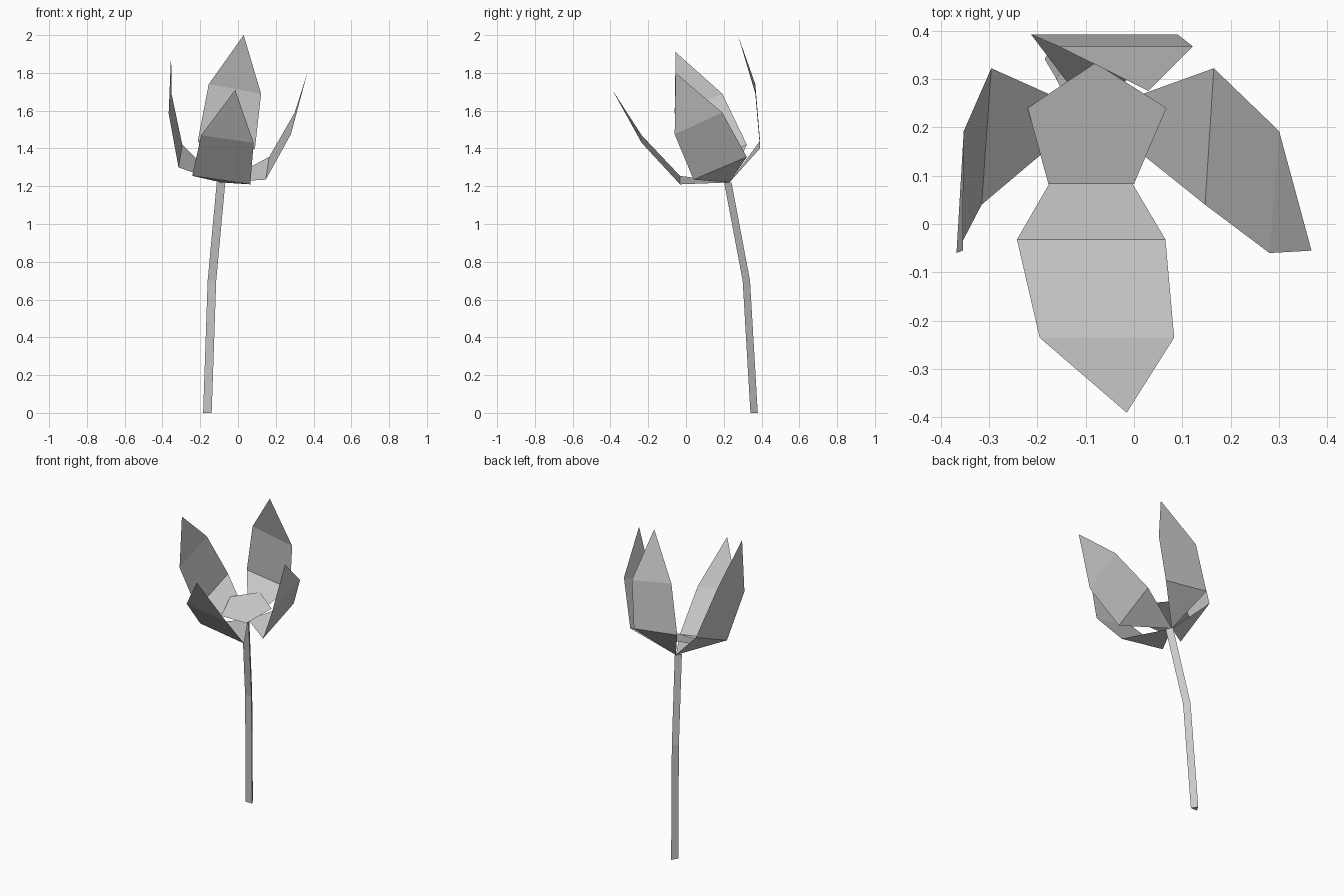
import bpy
import bmesh
from mathutils import Vector

# Remove the default object
default_cube = bpy.data.objects.get("Cube")
if default_cube:
    bpy.data.objects.remove(default_cube, do_unlink=True)

# Single pale grey material
grey = bpy.data.materials.new("pale_grey")
grey.use_nodes = True
colour = (0.6, 0.6, 0.6, 1)
grey.diffuse_color = colour
shader = next(n for n in grey.node_tree.nodes if n.type == 'BSDF_PRINCIPLED')
shader.inputs["Base Color"].default_value = colour


def finish(name, bm):
    """Turn a bmesh into a flat shaded grey object."""
    mesh = bpy.data.meshes.new(name)
    bm.to_mesh(mesh)
    bm.free()
    mesh.materials.append(grey)
    obj = bpy.data.objects.new(name, mesh)
    bpy.context.collection.objects.link(obj)
    return obj


def make_petal(name, base, lower, upper, tip):
    """A folded leaf: base point, two rows of two points, and a tip."""
    bm = bmesh.new()
    root, end = bm.verts.new(base), bm.verts.new(tip)
    low_a, low_b = [bm.verts.new(p) for p in lower]
    up_a, up_b = [bm.verts.new(p) for p in upper]
    bm.faces.new((root, low_a, low_b))
    bm.faces.new((low_b, low_a, up_a, up_b))
    bm.faces.new((up_b, up_a, end))
    bm.normal_update()
    # The inside of the petal faces up
    first = next(iter(bm.faces))
    if first.normal.z < 0:
        bmesh.ops.reverse_faces(bm, faces=bm.faces[:])
    return finish(name, bm)


def make_stem(name, centres, radius):
    """A bent three sided tube with closed ends."""
    bm = bmesh.new()
    half_side = radius * 0.87
    corners = [Vector((-half_side, -radius / 2, 0)),
               Vector((half_side, -radius / 2, 0)),
               Vector((0, radius, 0))]
    rings = [[bm.verts.new(Vector(c) + k) for k in corners] for c in centres]
    for below, above in zip(rings, rings[1:]):
        for i in range(len(corners)):
            j = (i + 1) % len(corners)
            bm.faces.new((below[i], below[j], above[j], above[i]))
    bm.faces.new(list(reversed(rings[0])))
    bm.faces.new(rings[-1])
    bmesh.ops.recalc_face_normals(bm, faces=bm.faces[:])
    return finish(name, bm)


def make_heart(name, outline, slope, height):
    """A single sloped face filling the middle of the flower."""
    bm = bmesh.new()
    bm.faces.new([bm.verts.new((x, y, height + slope * y)) for x, y in outline])
    return finish(name, bm)


# Stem
stem_top = Vector((-0.09, 0.215, 1.22))
make_stem("stem", [(-0.162, 0.354, 0), (-0.138, 0.313, 0.7), stem_top], 0.026)

# Petals, all meeting at the top of the stem
petal_base = stem_top + Vector((0, 0.015, 0))
make_petal("front_petal", petal_base,
           [(-0.242, -0.032, 1.255), (0.065, -0.032, 1.21)],
           [(-0.195, -0.235, 1.47), (0.083, -0.235, 1.43)],
           (-0.015, -0.39, 1.71))
make_petal("left_petal", petal_base,
           [(0.147, 0.04, 1.235), (0.165, 0.322, 1.355)],
           [(0.28, -0.06, 1.475), (0.3, 0.192, 1.59)],
           (0.367, -0.055, 1.8))
make_petal("back_petal", petal_base,
           [(0.09, 0.392, 1.4), (-0.213, 0.392, 1.44)],
           [(0.122, 0.367, 1.69), (-0.155, 0.367, 1.74)],
           (0.03, 0.275, 2))
make_petal("right_petal", petal_base,
           [(-0.295, 0.322, 1.42), (-0.315, 0.04, 1.3)],
           [(-0.352, 0.192, 1.69), (-0.367, -0.06, 1.585)],
           (-0.354, -0.055, 1.91))

# Five sided flower heart
make_heart("flower_heart",
           [(-0.177, 0.083), (0, 0.083), (0.067, 0.24), (-0.08, 0.333), (-0.22, 0.24)],
           0.32, 1.25)
